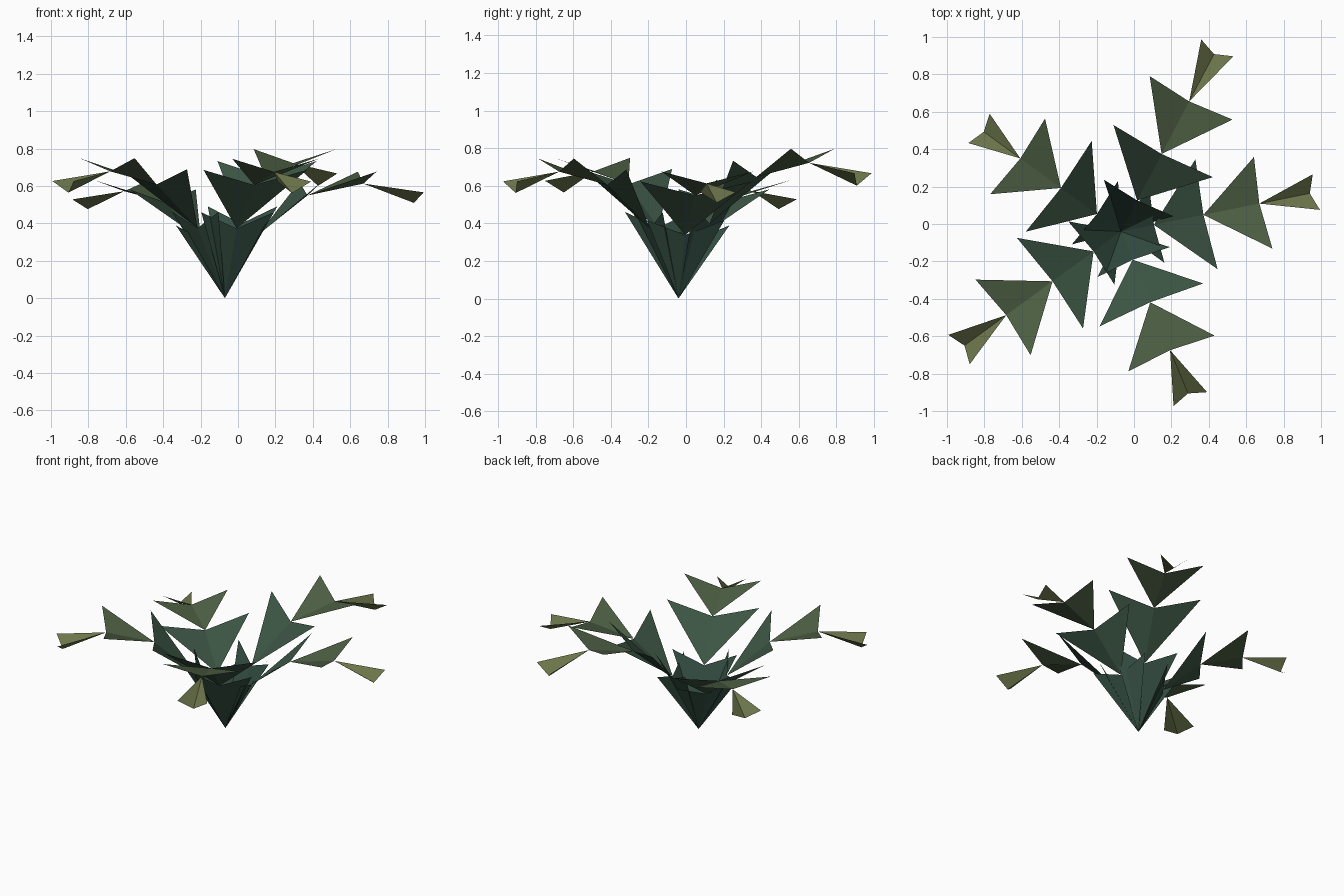
import bpy
from math import cos, sin, radians

if "Cube" in bpy.data.objects:
    bpy.data.objects.remove(bpy.data.objects["Cube"])

CENTRE = (-0.07, -0.04)

# One frond in profile: spine points (radius, height) and wing tips (radius, half width, height)
SPINE = [(0, 0), (0.18, 0.345), (0.45, 0.56), (0.755, 0.625), (1.03, 0.52)]
WINGS = [(0.195, 0.21, 0.425), (0.467, 0.30, 0.635), (0.776, 0.25, 0.69), (1.066, 0.097, 0.577)]

# Each frond: direction, reach, rise
FRONDS = [(11.4, 1.0, 0.98), (62.3, 1.04, 1.155), (144, 0.88, 0.915),
          (216.1, 1.005, 1.085), (292.5, 0.91, 1.08)]

# Leaf colours, from dark base to olive tip
COLOURS = [(0.035, 0.078, 0.056), (0.045, 0.092, 0.058), (0.075, 0.115, 0.057), (0.15, 0.18, 0.07)]
materials = []
for i, c in enumerate(COLOURS):
    m = bpy.data.materials.new(f"leaf_green_{i + 1}")
    m.diffuse_color = (*c, 1)
    m.use_nodes = True
    m.node_tree.nodes["Principled BSDF"].inputs["Base Color"].default_value = m.diffuse_color
    materials.append(m)


def make_frond(index, angle, reach, rise):
    """A chain of folded arrow-shaped leaves along an arching spine."""
    ca, sa = cos(radians(angle)), sin(radians(angle))

    def place(r, side, z):
        r *= reach
        return (CENTRE[0] + r * ca - side * sa, CENTRE[1] + r * sa + side * ca, z * rise)

    verts = [place(r, 0, z) for r, z in SPINE]
    faces = []
    for i, (r, w, z) in enumerate(WINGS):
        n = len(verts)
        verts += [place(r, w, z), place(r, -w, z)]
        faces += [(i, i + 1, n), (i, n + 1, i + 1)]
    mesh = bpy.data.meshes.new(f"frond_{index}")
    mesh.from_pydata(verts, [], faces)
    for m in materials:
        mesh.materials.append(m)
    for p in mesh.polygons:
        p.material_index = p.index // 2
    mesh.update()
    obj = bpy.data.objects.new(f"frond_{index}", mesh)
    bpy.context.collection.objects.link(obj)


for k, f in enumerate(FRONDS):
    make_frond(k + 1, *f)
